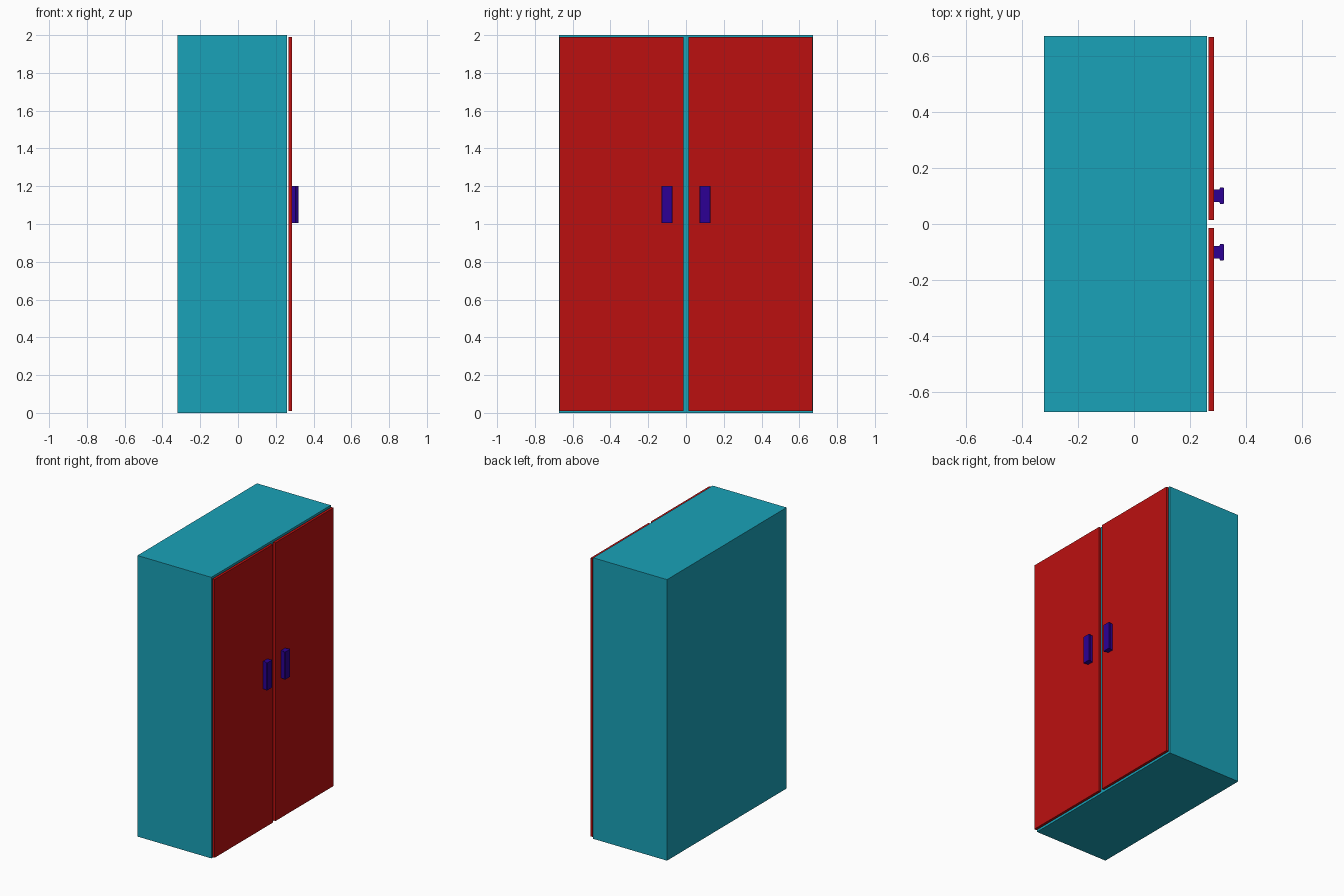
import bpy, bmesh

if "Cube" in bpy.data.objects:
    bpy.data.objects.remove(bpy.data.objects["Cube"])


def material(name, color):
    m = bpy.data.materials.new(name)
    m.diffuse_color = color
    m.use_nodes = True
    m.node_tree.nodes["Principled BSDF"].inputs["Base Color"].default_value = m.diffuse_color
    return m


teal = material("teal", (0.01, 0.36, 0.48, 1))
red = material("red", (0.5, 0.005, 0.005, 1))
blue = material("blue", (0.025, 0.0, 0.3, 1))


def prism(name, profile, z0, z1, mat):
    """Extrude an xy outline from z0 up to z1."""
    bm = bmesh.new()
    face = bm.faces.new([bm.verts.new((x, y, z0)) for x, y in profile])
    top = bmesh.ops.extrude_face_region(bm, geom=[face])["geom"]
    bmesh.ops.translate(bm, vec=(0, 0, z1 - z0),
                        verts=[v for v in top if isinstance(v, bmesh.types.BMVert)])
    bmesh.ops.recalc_face_normals(bm, faces=bm.faces)
    mesh = bpy.data.meshes.new(name)
    bm.to_mesh(mesh)
    bm.free()
    mesh.materials.append(mat)
    ob = bpy.data.objects.new(name, mesh)
    bpy.context.collection.objects.link(ob)
    return ob


def rect(x0, x1, y0, y1):
    return [(x0, y0), (x1, y0), (x1, y1), (x0, y1)]


# Cabinet body
prism("cabinet_body", rect(-0.321, 0.26, -0.672, 0.672), 0, 2, teal)

# T-shaped handle outline: stem, then wider grip with small chamfers
half = [(0.285, 0.023), (0.305, 0.023), (0.308, 0.030), (0.318, 0.030), (0.321, 0.027)]
outline = half + [(x, -y) for x, y in reversed(half)]

# Two doors with a handle each
for side, label in ((-1, "left"), (1, "right")):
    ys = sorted((side * 0.014, side * 0.669))
    prism(label + "_door", rect(0.267, 0.285, *ys), 0.01, 1.99, red)
    prism(label + "_handle", [(x, y + side * 0.101) for x, y in outline], 1.004, 1.2, blue)
